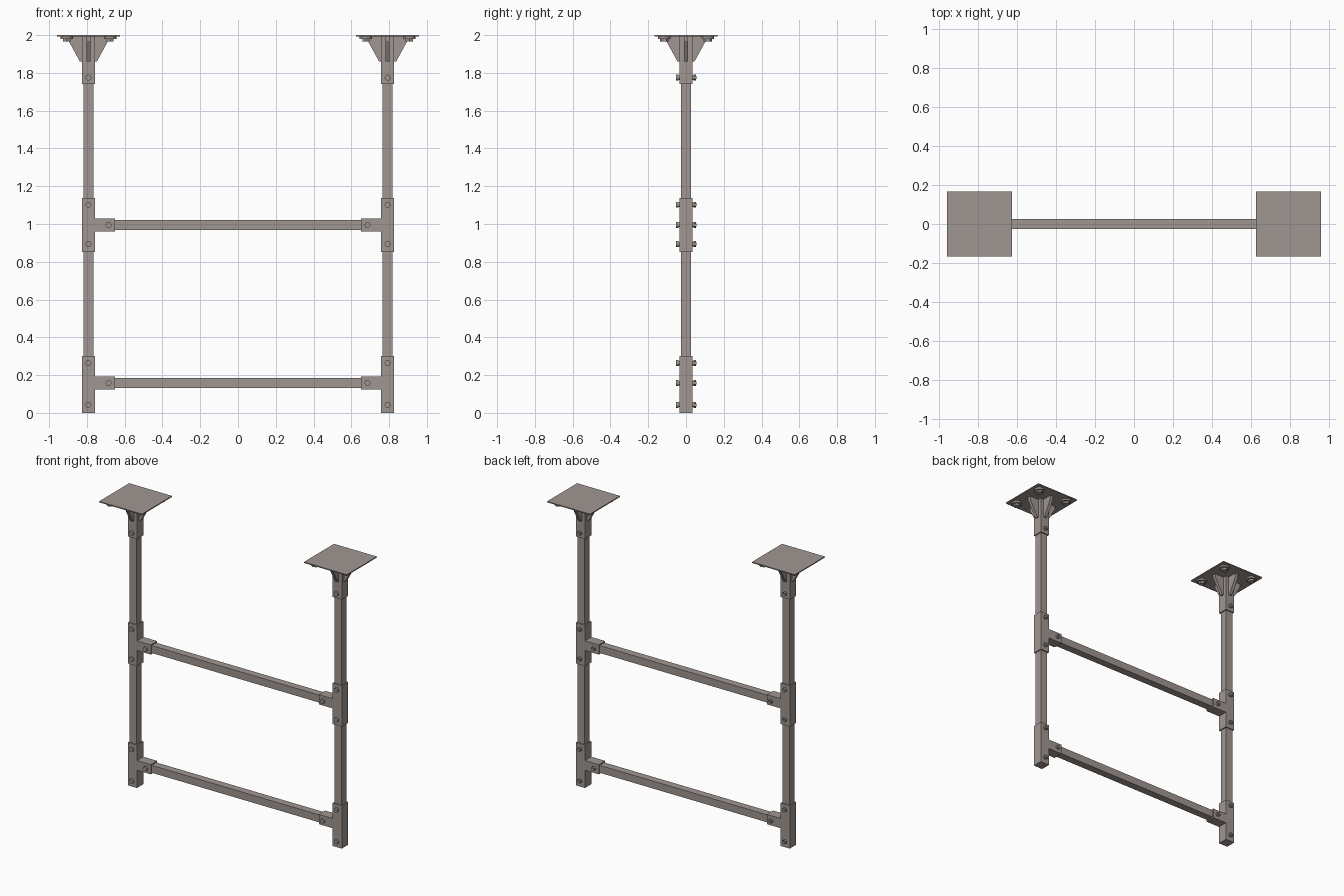
import bpy, bmesh, math
from mathutils import Matrix, Vector

if "Cube" in bpy.data.objects:
    bpy.data.objects.remove(bpy.data.objects["Cube"])

steel = bpy.data.materials.new("weathered_steel")
steel.diffuse_color = (0.35, 0.305, 0.283, 1)
steel.use_nodes = True
steel.node_tree.nodes["Principled BSDF"].inputs["Base Color"].default_value = steel.diffuse_color

PX = 0.792          # post centre
RAILS = (0.158, 0.995)


def finish(bm, name):
    bmesh.ops.recalc_face_normals(bm, faces=bm.faces)
    me = bpy.data.meshes.new(name)
    bm.to_mesh(me)
    bm.free()
    me.materials.append(steel)
    ob = bpy.data.objects.new(name, me)
    bpy.context.collection.objects.link(ob)
    return ob


def box(name, x0, x1, y0, y1, z0, z1):
    bm = bmesh.new()
    m = Matrix.Translation(((x0 + x1) / 2, (y0 + y1) / 2, (z0 + z1) / 2))
    bmesh.ops.create_cube(bm, size=1, matrix=m @ Matrix.Diagonal((x1 - x0, y1 - y0, z1 - z0, 1)))
    return finish(bm, name)


def prism(name, pts, push, matrix=Matrix()):
    # flat outline in the xz plane, extruded along y and centred
    bm = bmesh.new()
    f = bm.faces.new([bm.verts.new((x, -push / 2, z)) for x, z in pts])
    r = bmesh.ops.extrude_face_region(bm, geom=[f])
    bmesh.ops.translate(bm, vec=(0, push, 0), verts=[v for v in r["geom"] if isinstance(v, bmesh.types.BMVert)])
    bm.transform(matrix)
    return finish(bm, name)


def disc(name, loc, r, depth, axis, sides):
    bm = bmesh.new()
    rot = Matrix.Rotation(math.pi / 2, 4, "X") if axis == "y" else Matrix()
    bmesh.ops.create_cone(bm, cap_ends=True, segments=sides, radius1=r, radius2=r, depth=depth,
                          matrix=Matrix.Translation(loc) @ rot)
    ob = finish(bm, name)
    for p in ob.data.polygons:
        p.use_smooth = sides > 8 and len(p.vertices) == 4
    return ob


def through_bolt(x, z):
    # washer, then round head in front and hex nut behind
    for s in (-1, 1):
        disc("bolt_washer", (x, s * 0.0375, z), 0.012, 0.009, "y", 20)
        disc("bolt_head" if s < 0 else "bolt_nut", (x, s * 0.046, z), 0.0155, 0.012, "y", 20 if s < 0 else 6)
    disc("bolt_end", (x, 0.053, z), 0.008, 0.006, "y", 16)


# cross rails
for z in RAILS:
    box("cross_rail", -PX + 0.02, PX - 0.02, -0.026, 0.026, z - 0.026, z + 0.026)

for s in (-1, 1):
    cx = s * PX
    # upright post
    box("post", cx - 0.027, cx + 0.027, -0.027, 0.027, 0.004, 1.98)

    # tee sleeves joining post and rails
    for z, lo, hi in ((RAILS[0], 0.0, 0.30), (RAILS[1], 0.852, 1.138)):
        a, b, h = PX + 0.035, PX - 0.035, 0.034
        outline = [(a, lo), (b, lo), (b, z - h), (0.65, z - h), (0.65, z + h), (b, z + h), (b, hi), (a, hi)]
        prism("tee_sleeve", [(s * x, q) for x, q in outline], 0.07)
        for bx, bz in ((PX, lo + 0.042), (PX, hi - 0.036), (0.685, z)):
            through_bolt(s * bx, bz)

    # top socket and mounting plate
    box("top_socket", cx - 0.035, cx + 0.035, -0.035, 0.035, 1.74, 1.995)
    through_bolt(cx, 1.775)
    box("mounting_plate", cx - 0.166, cx + 0.166, -0.166, 0.166, 1.993, 2.0)

    # four gussets
    for i in range(4):
        m = Matrix.Translation((cx, 0, 0)) @ Matrix.Rotation(i * math.pi / 2, 4, "Z")
        prism("gusset", [(0.03, 1.86), (0.045, 1.86), (0.105, 1.97), (0.105, 1.995), (0.03, 1.995)], 0.022, m)

    # anchor bolts under the plate
    for dx in (-0.115, 0.115):
        for dy in (-0.115, 0.115):
            disc("anchor_washer", (cx + dx, dy, 1.987), 0.033, 0.013, "z", 24)
            disc("anchor_nut", (cx + dx, dy, 1.974), 0.022, 0.016, "z", 6)
